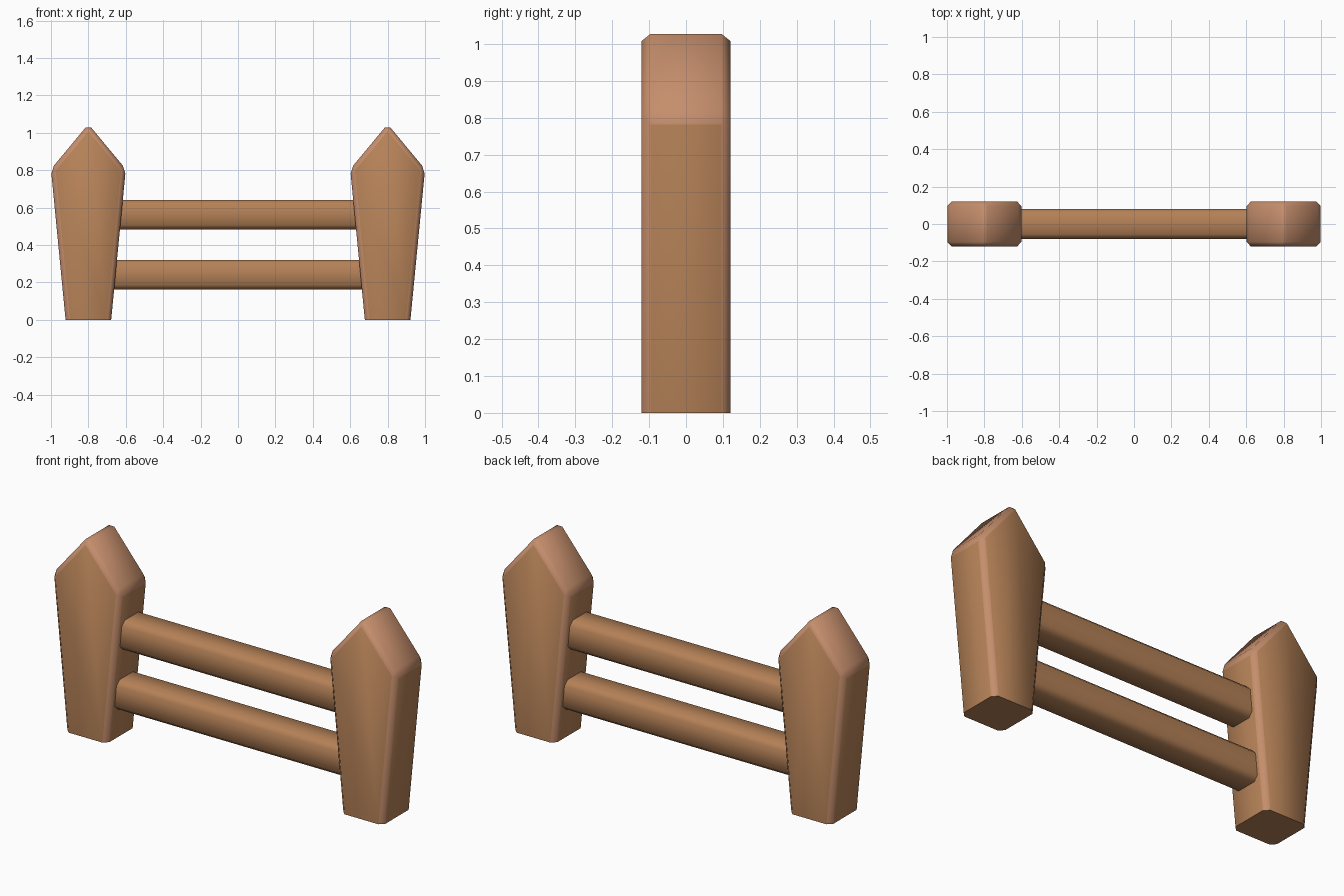
import bpy, bmesh, math

if "Cube" in bpy.data.objects:
    bpy.data.objects.remove(bpy.data.objects["Cube"])


def material(name, rgb):
    m = bpy.data.materials.new(name)
    m.diffuse_color = (*rgb, 1)
    m.use_nodes = True
    m.node_tree.nodes["Principled BSDF"].inputs["Base Color"].default_value = m.diffuse_color
    return m


wood = material("wood", (0.46, 0.22, 0.095))
worn_wood = material("worn_wood", (0.56, 0.27, 0.15))


def prism(name, points, place, keep_sharp, mats):
    """Extrude a closed profile, chamfer all edges except keep_sharp, shade smooth."""
    bm = bmesh.new()
    rings = [[bm.verts.new(place(u, v, s)) for u, v in points] for s in (-1, 1)]
    a, b = rings
    n = len(points)
    bm.faces.new(a)
    bm.faces.new(b[::-1])
    for i in range(n):
        bm.faces.new((a[i], b[i], b[(i + 1) % n], a[(i + 1) % n]))
    bmesh.ops.recalc_face_normals(bm, faces=bm.faces)
    bm.normal_update()
    # sloping roof faces use the lighter, worn wood
    if len(mats) > 1:
        for f in bm.faces:
            if f.normal.z > 0.3:
                f.material_index = 1
    edges = [e for e in bm.edges if not keep_sharp(e)]
    bmesh.ops.bevel(bm, geom=edges, offset=0.024, segments=1, profile=0.5,
                    affect='EDGES', material=len(mats) - 1)
    bmesh.ops.recalc_face_normals(bm, faces=bm.faces)
    me = bpy.data.meshes.new(name)
    bm.to_mesh(me)
    bm.free()
    for m in mats:
        me.materials.append(m)
    ob = bpy.data.objects.new(name, me)
    bpy.context.collection.objects.link(ob)
    bpy.ops.object.select_all(action='DESELECT')
    ob.select_set(True)
    bpy.context.view_layer.objects.active = ob
    bpy.ops.object.shade_smooth_by_angle(angle=math.radians(60))
    return ob


# Pointed posts, tapering towards the ground
post_profile = [(-0.122, 0), (0.122, 0), (0.2, 0.805), (0, 1.046), (-0.2, 0.805)]
for side, x in (("left", -0.8), ("right", 0.8)):
    prism(side + "_post", post_profile,
          lambda u, v, s, x=x: (x + u, 0.12 * s, v),
          lambda e: all(v.co.z < 0.001 for v in e.verts),
          [wood, worn_wood])

# Chamfered square rails running into the posts
r = 0.079
rail_profile = [(-r, -r), (r, -r), (r, r), (-r, r)]
for level, z in (("lower", 0.241), ("upper", 0.562)):
    prism(level + "_rail", rail_profile,
          lambda u, v, s, z=z: (0.74 * s, u, z + v),
          lambda e: abs(e.verts[0].co.x - e.verts[1].co.x) < 0.001,
          [wood])
